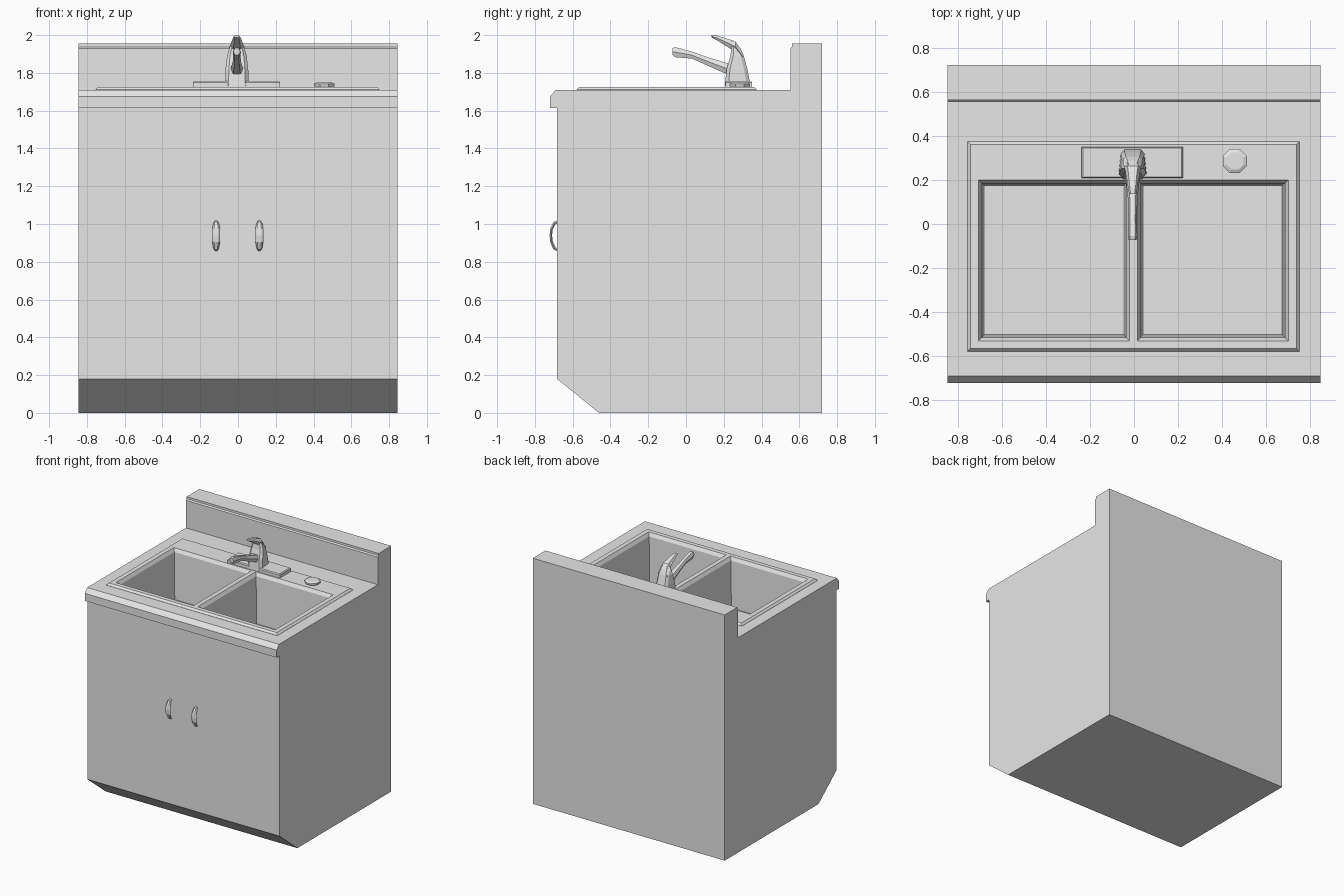
import bpy, bmesh, math

default = bpy.data.objects.get("Cube")
if default:
    bpy.data.objects.remove(default, do_unlink=True)

grey = bpy.data.materials.new("light grey")
grey.use_nodes = True
COLOUR = (0.8, 0.8, 0.8, 1)
grey.diffuse_color = COLOUR
grey.node_tree.nodes["Principled BSDF"].inputs["Base Color"].default_value = COLOUR


def loft(name, rings):
    """Skin a closed solid through matching rings of points."""
    bm = bmesh.new()
    loops = [[bm.verts.new(p) for p in ring] for ring in rings]
    n = len(loops[0])
    for a, b in zip(loops, loops[1:]):
        for i in range(n):
            j = (i + 1) % n
            bm.faces.new((a[i], a[j], b[j], b[i]))
    bm.faces.new(loops[0][::-1])
    bm.faces.new(loops[-1])
    bmesh.ops.recalc_face_normals(bm, faces=bm.faces[:])
    mesh = bpy.data.meshes.new(name)
    bm.to_mesh(mesh)
    bm.free()
    mesh.materials.append(grey)
    obj = bpy.data.objects.new(name, mesh)
    bpy.context.collection.objects.link(obj)
    return obj


def rect(x0, x1, y0, y1, z, inset=0.0):
    """Horizontal rectangle, optionally shrunk on every side."""
    x0, x1, y0, y1 = x0 + inset, x1 - inset, y0 + inset, y1 - inset
    return [(x0, y0, z), (x1, y0, z), (x1, y1, z), (x0, y1, z)]


def cut(target, cutters):
    """Carve the cutters out of the target and bake the result."""
    for c in cutters:
        mod = target.modifiers.new("cut", 'BOOLEAN')
        mod.operation = 'DIFFERENCE'
        mod.solver = 'EXACT'
        mod.object = c
    bpy.context.view_layer.update()
    graph = bpy.context.evaluated_depsgraph_get()
    baked = bpy.data.meshes.new_from_object(target.evaluated_get(graph))
    target.modifiers.clear()
    target.data = baked


# Cabinet, counter nosing and backsplash share one side profile (y, z)
profile = [(-0.46, 0), (-0.683, 0.18), (-0.683, 1.615), (-0.72, 1.615),
           (-0.72, 1.675), (-0.69, 1.71), (0.552, 1.71), (0.552, 1.93),
           (0.562, 1.938), (0.562, 1.955), (0.72, 1.955), (0.72, 0)]
cabinet = loft("cabinet", [[(x, y, z) for y, z in profile] for x in (-0.845, 0.845)])

# Sink rim with sloped outer edge
rim_box = (-0.755, 0.75, -0.578, 0.375)
rim = loft("sink_rim", [rect(*rim_box, 1.70), rect(*rim_box, 1.711),
                        rect(*rim_box, 1.726, 0.014)])

# Two basins
cutters = []
for x0, x1 in ((-0.705, -0.02), (0.015, 0.70)):
    box = (x0, x1, -0.53, 0.20)
    c = loft("basin_cutter", [rect(*box, 1.33, 0.028), rect(*box, 1.70, 0.016),
                              rect(*box, 1.727), rect(*box, 1.80)])
    c.hide_render = True
    cutters.append(c)
cut(cabinet, cutters)
cut(rim, cutters)
for c in cutters:
    bpy.data.objects.remove(c, do_unlink=True)

# Faucet base plate
loft("faucet_plate", [rect(-0.238, 0.222, 0.208, 0.35, 1.72),
                      rect(-0.238, 0.222, 0.208, 0.35, 1.75),
                      rect(-0.238, 0.222, 0.208, 0.35, 1.757, 0.006)])

# Faucet body: tapering column, eight sided
CX = -0.006


def body_ring(z, y0, y1, w):
    c = 0.3 * w
    return [(CX - w + c, y0, z), (CX + w - c, y0, z), (CX + w, y0 + c, z),
            (CX + w * 0.85, y1 - c, z), (CX + w * 0.6, y1, z), (CX - w * 0.6, y1, z),
            (CX - w * 0.85, y1 - c, z), (CX - w, y0 + c, z)]


loft("faucet_body", [body_ring(*r) for r in (
    (1.73, 0.205, 0.342, 0.064), (1.82, 0.215, 0.325, 0.06),
    (1.89, 0.235, 0.306, 0.052), (1.93, 0.24, 0.288, 0.04),
    (1.965, 0.235, 0.262, 0.026))])


def bar(name, sections):
    """Six sided bar running along y: (y, bottom, top, half width)."""
    rings = []
    for y, lo, hi, w in sections:
        mid = (lo + hi) / 2
        rings.append([(CX - w * 0.6, y, lo), (CX + w * 0.6, y, lo), (CX + w, y, mid),
                      (CX + w * 0.6, y, hi), (CX - w * 0.6, y, hi), (CX - w, y, mid)])
    return loft(name, rings)


# Spout with flared tip, and lever handle on top
bar("faucet_spout", [(-0.072, 1.895, 1.932, 0.018), (-0.055, 1.883, 1.936, 0.021),
                     (0.03, 1.876, 1.913, 0.019), (0.12, 1.836, 1.881, 0.022),
                     (0.235, 1.785, 1.847, 0.035)])
bar("faucet_lever", [(0.135, 1.988, 2.0, 0.016), (0.165, 1.972, 1.997, 0.021),
                     (0.24, 1.925, 1.974, 0.034), (0.262, 1.91, 1.966, 0.04),
                     (0.3, 1.87, 1.905, 0.045)])


# Octagonal drain cap
def octagon(r, z):
    angles = [math.pi / 8 + i * math.pi / 4 for i in range(8)]
    return [(0.457 + r * math.cos(a), 0.285 + r * math.sin(a), z) for a in angles]


loft("drain_cap", [octagon(0.05, 1.715), octagon(0.059, 1.733),
                   octagon(0.059, 1.742), octagon(0.042, 1.75)])

# Arched door pulls: sections of outer and inner (y, z) with half width
arch = [((-0.675, 0.853), (-0.675, 0.868), 0.008), ((-0.702, 0.866), (-0.692, 0.878), 0.015),
        ((-0.719, 0.905), (-0.706, 0.91), 0.021), ((-0.722, 0.94), (-0.709, 0.94), 0.022),
        ((-0.719, 0.975), (-0.706, 0.97), 0.021), ((-0.702, 1.01), (-0.692, 0.998), 0.015),
        ((-0.675, 1.022), (-0.675, 1.007), 0.008)]
for side, cx in (("right", -0.116), ("left", 0.113)):
    rings = []
    for (yo, zo), (yi, zi), w in arch:
        ym, zm = (yo + yi) / 2, (zo + zi) / 2
        rings.append([(cx - w * 0.5, yo, zo), (cx + w * 0.5, yo, zo), (cx + w, ym, zm),
                      (cx + w * 0.5, yi, zi), (cx - w * 0.5, yi, zi), (cx - w, ym, zm)])
    loft(side + "_door_pull", rings)
